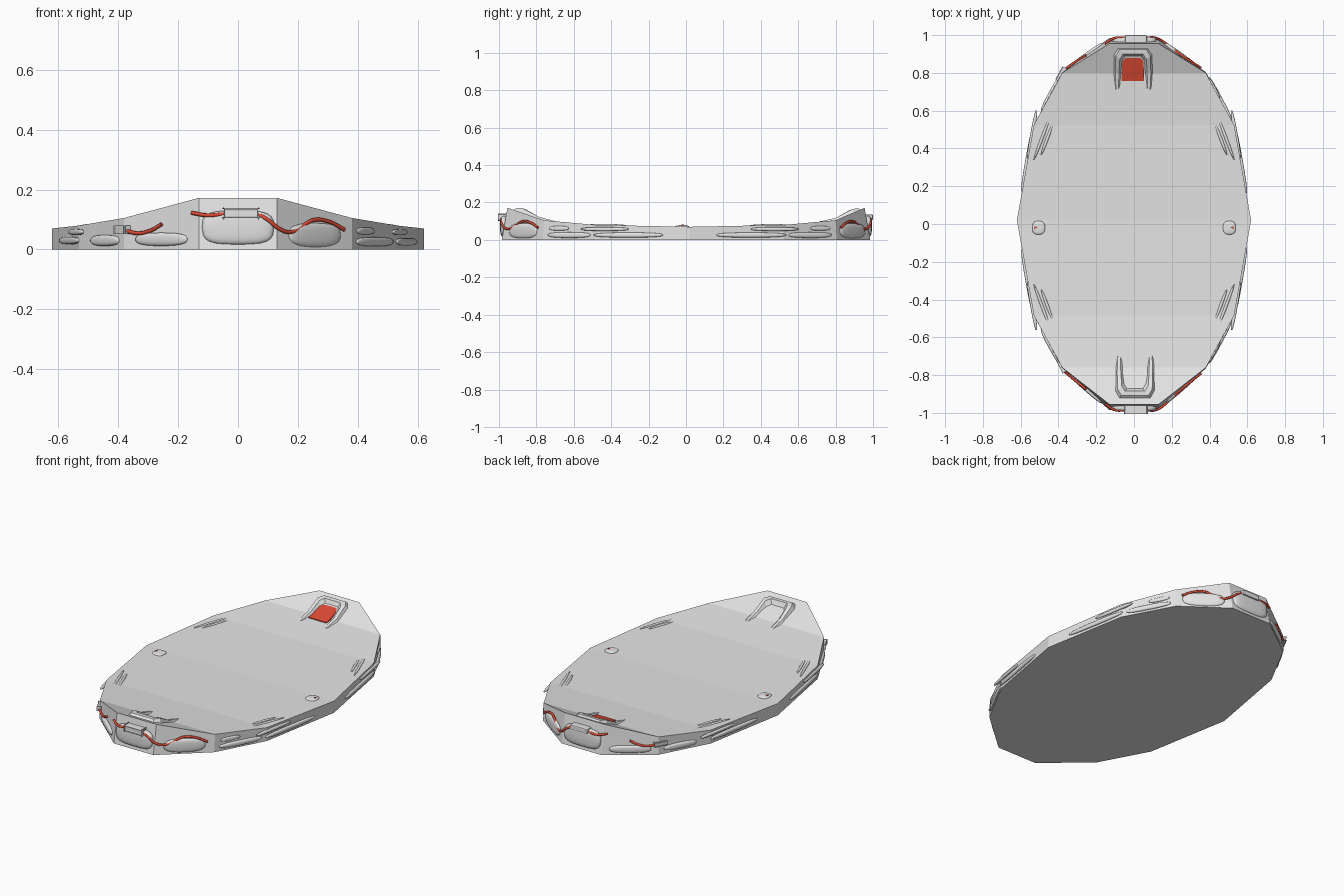
import bpy, bmesh, math
from mathutils import Vector, Matrix

if "Cube" in bpy.data.objects:
    bpy.data.objects.remove(bpy.data.objects["Cube"])

def material(name, rgb):
    m = bpy.data.materials.new(name)
    m.diffuse_color = (*rgb, 1)
    m.use_nodes = True
    m.node_tree.nodes["Principled BSDF"].inputs["Base Color"].default_value = m.diffuse_color
    return m

GREY = material("pale grey", (0.78, 0.78, 0.78))
RED = material("rope red", (0.72, 0.07, 0.035))

def finish(bm, name, mat, smooth=False):
    bmesh.ops.recalc_face_normals(bm, faces=bm.faces)
    me = bpy.data.meshes.new(name)
    bm.to_mesh(me)
    bm.free()
    me.materials.append(mat)
    for p in me.polygons:
        p.use_smooth = smooth
    ob = bpy.data.objects.new(name, me)
    bpy.context.collection.objects.link(ob)
    return ob

# Hull outline, one quarter: x, y at bottom, y at top, top height
Q = [(0, .985, .955, .172), (.13, .985, .955, .172), (.38, .785, .78, .105),
     (.53, .505, .505, .08), (.62, 0, 0, .07)]

def wall(sx, sy, t, z):
    """Point on the hull side at outline parameter t (0 middle of end, 4 widest)."""
    i = min(int(t), 3)
    f = t - i
    x, yb, yt, zt = (a + (b - a) * f for a, b in zip(Q[i], Q[i + 1]))
    y = yb + (yt - yb) * min(z / zt, 1)
    shift = .02 * min(max(t - 1, 0), 1)
    return Vector((sx * x, sy * y + shift, z))

def frame(sx, sy, t):
    """Tangent and outward normal of the hull side."""
    i = min(int(t), 3)
    a, b = wall(sx, sy, i, 0), wall(sx, sy, i + 1, 0)
    d = (b - a).normalized()
    return d, Vector((d.y, -d.x, 0)) * (1 if sx * sy < 0 else -1)

def deck(y):
    """Height of the deck at y."""
    pts = [(0, .07), (.505, .08), (.785, .105), (.955, .172)]
    y = abs(y - math.copysign(.015, y) * (y > 0) - (.015 if y < 0 else 0))
    for (a, za), (b, zb) in zip(pts, pts[1:]):
        if y <= b:
            return za + (zb - za) * (y - a) / (b - a)
    return .172

# Hull slab
bm = bmesh.new()
stations = [(-1, t) for t in (1, 2, 3, 4)] + [(1, t) for t in (3, 2, 1)]
rows = []
for sy, t in stations:
    zt = Q[t][3]
    rows.append([bm.verts.new(wall(sx, sy, t, z)) for sx, z in
                 ((-1, 0), (1, 0), (1, zt), (-1, zt))])
for a, b in zip(rows, rows[1:]):
    for k in range(4):
        bm.faces.new((a[k], a[(k + 1) % 4], b[(k + 1) % 4], b[k]))
bm.faces.new(rows[0])
bm.faces.new(rows[-1])
finish(bm, "hull", GREY)

def blob(name, centre, d, n, up, size, power=.75):
    """Softly squared ellipsoid with axes d, n and up."""
    bm = bmesh.new()
    bmesh.ops.create_uvsphere(bm, u_segments=24, v_segments=12, radius=1)
    for v in bm.verts:
        c = [math.copysign(abs(q) ** power, q) * s for q, s in zip(v.co, size)]
        v.co = centre + d * c[0] + n * c[1] + up * c[2]
    return finish(bm, name, GREY, True)

UP = Vector((0, 0, 1))

# Moulded bulges around the hull: side sign, t, height, half length, half height, depth
bulges = [(1, 1.5, .048, .115, .040, .013), (-1, 1.5, .034, .115, .022, .013),
          (-1, 2.42, .030, .10, .018, .012), (1, 2.5, .026, .13, .015, .012),
          (1, 3.35, .026, .19, .013, .012), (-1, 3.35, .03, .18, .013, .012),
          (1, 3.1, .058, .13, .010, .010), (-1, 3.1, .058, .13, .010, .010),
          (1, 2.3, .062, .06, .012, .008)]
for sy, end in ((-1, "front"), (1, "back")):
    blob(f"{end}_bulge", Vector((0, sy * .972, .073)), Vector((1, 0, 0)),
         Vector((0, sy, 0)), UP, (.12, .022, .057), .6)
    for sx, t, z, l, h, dep in bulges:
        d, n = frame(sx, sy, t)
        blob(f"{end}_side_bulge", wall(sx, sy, t, z), d, n, UP, (l, dep, h))
    # slim ridges on the deck edge
    for sx in (-1, 1):
        d = Vector((-sx * .09, sy * .24, 0)).normalized()
        n = Vector((d.y, -d.x, 0))
        for x, y, l in ((.485, .45, .13), (.46, .44, .09)):
            blob(f"{end}_deck_ridge", Vector((sx * x, sy * y + .01, deck(sy * y) - .002)),
                 d, n, UP, (l, .008, .008), 1)

# Rope handles draped along both ends
def rope(name, pts):
    cu = bpy.data.curves.new(name, 'CURVE')
    cu.dimensions = '3D'
    cu.bevel_depth = .0065
    cu.bevel_resolution = 2
    cu.resolution_u = 8
    cu.use_fill_caps = True
    sp = cu.splines.new('BEZIER')
    sp.bezier_points.add(len(pts) - 1)
    for b, p in zip(sp.bezier_points, pts):
        b.co = p
        b.handle_left_type = b.handle_right_type = 'AUTO'
    cu.materials.append(RED)
    ob = bpy.data.objects.new(name, cu)
    bpy.context.collection.objects.link(ob)

def box(name, centre, d, n, size, mat, bevel=.006):
    bm = bmesh.new()
    bmesh.ops.create_cube(bm, size=1)
    for v in bm.verts:
        v.co = centre + d * v.co.x * size[0] + n * v.co.y * size[1] + UP * v.co.z * size[2]
    bmesh.ops.bevel(bm, geom=bm.edges[:], offset=bevel, segments=2, affect='EDGES', profile=.5)
    return finish(bm, name, mat)

long_rope = [(-.15, .122), (-.10, .114), (-.04, .118), (.07, .114), (.10, .098),
             (.135, .068), (.17, .058), (.21, .078), (.25, .099), (.30, .092), (.35, .066)]
short_rope = [(-.37, .063), (-.33, .054), (-.29, .062), (-.25, .084)]

def rope_point(x, z, sy):
    ax = abs(x)
    t = ax / .13 if ax < .13 else 1 + (ax - .13) / .25
    sx = -1 if x < 0 else 1
    out = .020 if ax < .12 else .007
    return wall(sx, sy, t, z) + frame(sx, sy, t)[1] * out

for sy, end in ((-1, "front"), (1, "back")):
    rope(f"{end}_long_rope", [rope_point(x, z, sy) for x, z in long_rope])
    rope(f"{end}_short_rope", [rope_point(x, z, sy) for x, z in short_rope])
    # rope clamps
    box(f"{end}_clamp", Vector((.01, sy * .977, .121)), Vector((1, 0, 0)),
        Vector((0, sy, 0)), (.115, .046, .030), GREY)
    d, n = frame(-1, sy, 2.05)
    box(f"{end}_side_clamp", wall(-1, sy, 2.03, .066), d, n, (.07, .022, .02), GREY, .004)

# Raised horseshoe backrests on the deck: outer x,y and inner x,y with rise
arch = [(.098, .71, .068, .72, .001), (.105, .80, .062, .80, .012),
        (.103, .90, .056, .86, .024), (.082, .935, .040, .885, .022)]
for sy, end, off in ((-1, "front", -.015), (1, "back", 0)):
    bm = bmesh.new()
    rings = []
    full = [(1, a) for a in arch] + [(-1, a) for a in reversed(arch)]
    for sx, (ox, oy, ix, iy, h) in full:
        ring = []
        for f, up in ((0, -.004), (.25, h), (.7, h), (1, -.004)):
            y = sy * (oy + (iy - oy) * f + off)
            z = min(deck(y) + up, .170)
            ring.append(bm.verts.new((sx * (ox + (ix - ox) * f) - .005 * sy, y, z)))
        rings.append(ring)
    for a, b in zip(rings, rings[1:]):
        for k in range(4):
            bm.faces.new((a[k], a[(k + 1) % 4], b[(k + 1) % 4], b[k]))
    bm.faces.new(rings[0])
    bm.faces.new(rings[-1])
    finish(bm, f"{end}_backrest", GREY)

# Red pad inside the back horseshoe
bm = bmesh.new()
pad = [(-.066, .757), (.054, .757), (.054, .785), (.050, .86), (.034, .878),
       (-.046, .878), (-.062, .86), (-.066, .785)]
bm.faces.new([bm.verts.new((x, y, deck(y) + .005)) for x, y in pad])
ext = bmesh.ops.extrude_face_region(bm, geom=bm.faces[:])
bmesh.ops.translate(bm, vec=(0, 0, -.008), verts=[v for v in ext["geom"] if isinstance(v, bmesh.types.BMVert)])
finish(bm, "back_pad", RED)

# Side fittings on the deck with a small red tip
for sx in (-1, 1):
    c = Vector((sx * .505, -.02, .07))
    blob("side_fitting", c, Vector((1, 0, 0)), Vector((0, 1, 0)), UP, (.034, .036, .009))
    bm = bmesh.new()
    bmesh.ops.create_cone(bm, segments=3, radius1=.015, radius2=.008, depth=.014, cap_ends=True,
                          matrix=Matrix.Translation((sx * .522, -.018, .074)) @ Matrix.Rotation(sx * 1.6, 4, 'Z'))
    finish(bm, "side_tip", RED)
